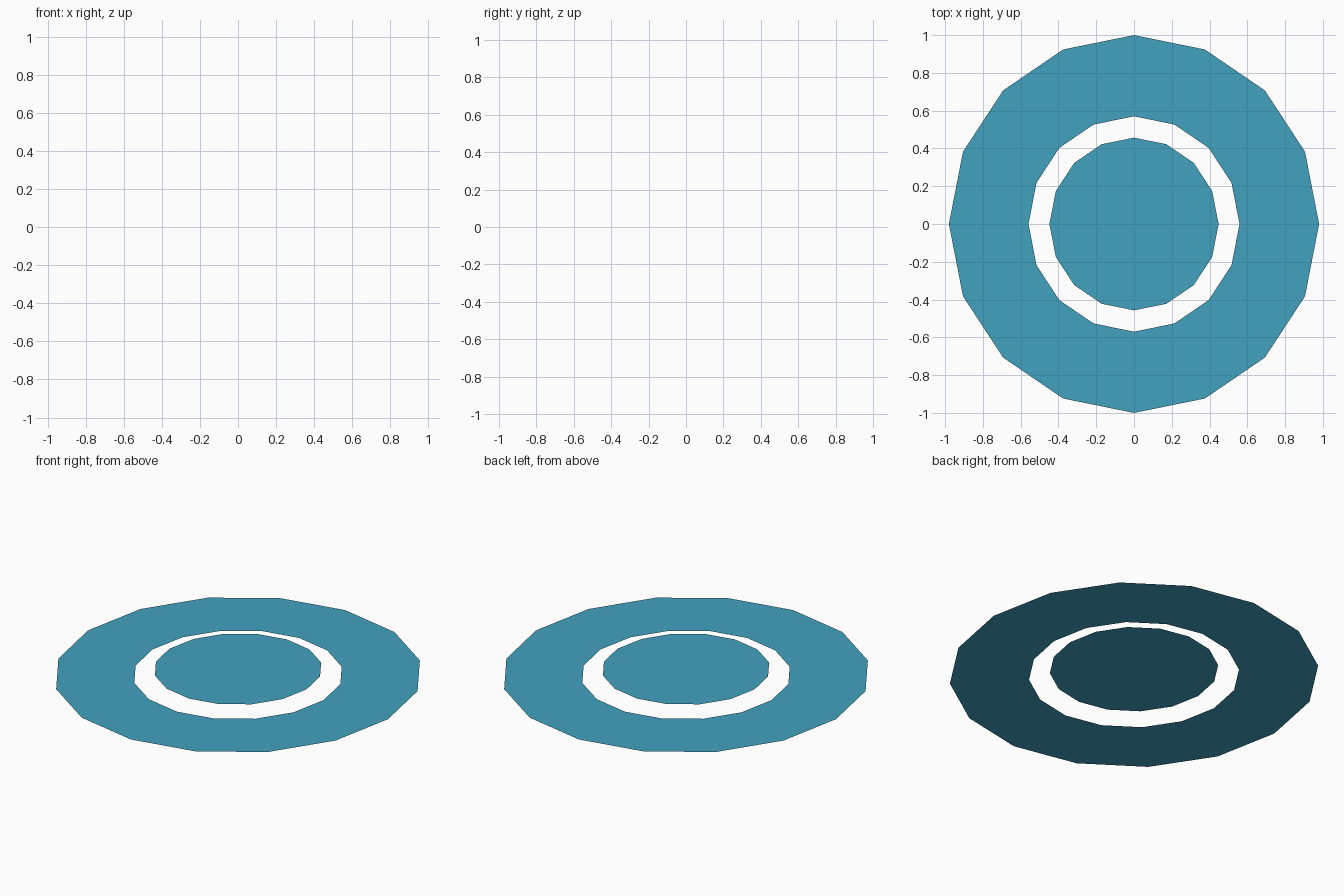
import bpy, bmesh, math

if "Cube" in bpy.data.objects:
    bpy.data.objects.remove(bpy.data.objects["Cube"])

SIDES = 16
ASPECT = 0.98  # width relative to depth

blue = bpy.data.materials.new("teal_blue")
blue.diffuse_color = (0.054, 0.36, 0.53, 1)
blue.use_nodes = True
blue.node_tree.nodes["Principled BSDF"].inputs["Base Color"].default_value = blue.diffuse_color


def loop(bm, r, z):
    """Vertices of a flat, slightly narrow 16-sided outline."""
    return [bm.verts.new((r * ASPECT * math.cos(a), r * math.sin(a), z))
            for a in (2 * math.pi * i / SIDES for i in range(SIDES))]


def flat_part(name, z, outer, inner=None):
    bm = bmesh.new()
    o = loop(bm, outer, z)
    if inner is None:
        bm.faces.new(o)
    else:
        n = loop(bm, inner, z)
        for i in range(SIDES):
            j = (i + 1) % SIDES
            bm.faces.new((o[i], o[j], n[j], n[i]))
    mesh = bpy.data.meshes.new(name)
    bm.to_mesh(mesh)
    bm.free()
    mesh.materials.append(blue)
    obj = bpy.data.objects.new(name, mesh)
    bpy.context.collection.objects.link(obj)
    return obj


# Wide outer band and the slightly raised disc above its opening
flat_part("outer_ring", 0.0, 1.0, 0.57)
flat_part("centre_disc", 0.034, 0.457)
